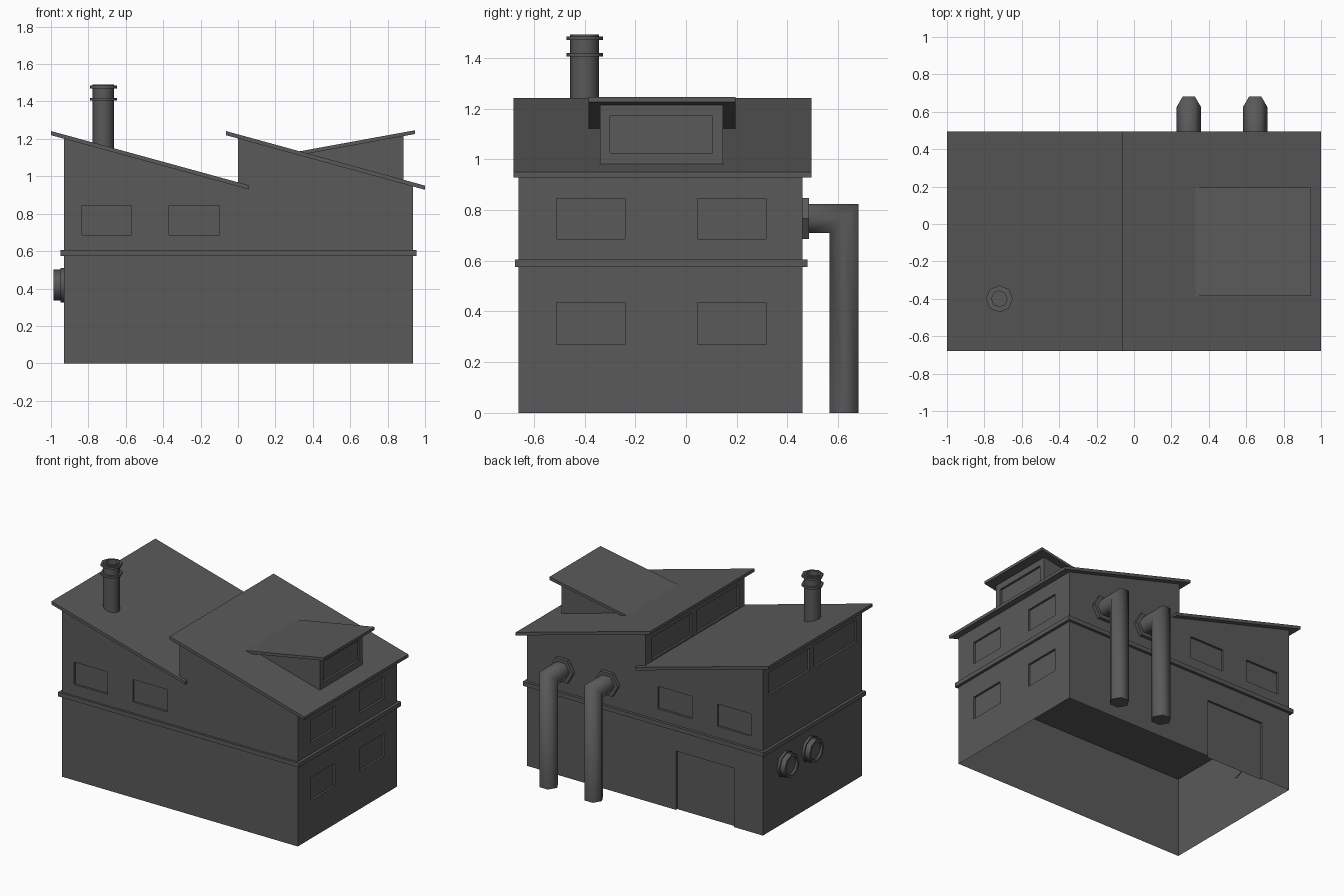
import bpy, bmesh, math
from mathutils import Matrix, Vector

cube = bpy.data.objects.get("Cube")
if cube:
    bpy.data.objects.remove(cube)

GREY = (0.1, 0.1, 0.1, 1)
mat = bpy.data.materials.new("dark grey")
mat.use_nodes = True
mat.diffuse_color = GREY
mat.node_tree.nodes["Principled BSDF"].inputs["Base Color"].default_value = GREY


def finish(name, bm):
    bmesh.ops.recalc_face_normals(bm, faces=bm.faces)
    mesh = bpy.data.meshes.new(name)
    bm.to_mesh(mesh)
    bm.free()
    mesh.materials.append(mat)
    obj = bpy.data.objects.new(name, mesh)
    bpy.context.collection.objects.link(obj)
    return obj


def add_box(bm, x, y, z):
    size = Matrix.Diagonal((x[1] - x[0], y[1] - y[0], z[1] - z[0], 1))
    centre = Matrix.Translation((sum(x) / 2, sum(y) / 2, sum(z) / 2))
    bmesh.ops.create_cube(bm, size=1, matrix=centre @ size)


def box(name, x, y, z):
    bm = bmesh.new()
    add_box(bm, x, y, z)
    return finish(name, bm)


def prism(name, profile, y):
    """Extrude an x-z profile along y."""
    bm = bmesh.new()
    face = bm.faces.new([bm.verts.new((px, y[0], pz)) for px, pz in profile])
    new = bmesh.ops.extrude_face_region(bm, geom=[face])["geom"]
    moved = [v for v in new if isinstance(v, bmesh.types.BMVert)]
    bmesh.ops.translate(bm, vec=(0, y[1] - y[0], 0), verts=moved)
    return finish(name, bm)


def roof(name, left, right, y, thick=0.022):
    down = [(px, pz - thick) for px, pz in (right, left)]
    return prism(name, [left, right] + down, y)


def smooth(obj, angle):
    bpy.ops.object.select_all(action='DESELECT')
    obj.select_set(True)
    bpy.context.view_layer.objects.active = obj
    bpy.ops.object.shade_smooth_by_angle(angle=math.radians(angle))


def lathe(name, profile, sides, matrix):
    """Turn a (radius, height) profile about its axis, then place it."""
    bm = bmesh.new()
    rings = []
    for r, h in profile:
        turn = [2 * math.pi * i / sides for i in range(sides)]
        rings.append([bm.verts.new((r * math.cos(a), r * math.sin(a), h)) for a in turn])
    for a, b in zip(rings, rings[1:]):
        for i in range(sides):
            j = (i + 1) % sides
            bm.faces.new((a[i], a[j], b[j], b[i]))
    bm.faces.new(rings[0])
    bm.faces.new(rings[-1])
    bm.transform(matrix)
    obj = finish(name, bm)
    smooth(obj, 50)
    return obj


def carve(obj, boxes):
    """Cut shallow recesses for windows and doors."""
    bm = bmesh.new()
    for b in boxes:
        add_box(bm, *b)
    cutter = finish("recess_cutter", bm)
    cutter.hide_render = True
    mod = obj.modifiers.new("recesses", 'BOOLEAN')
    mod.operation = 'DIFFERENCE'
    mod.solver = 'EXACT'
    mod.object = cutter
    bpy.context.view_layer.objects.active = obj
    bpy.ops.object.modifier_apply(modifier=mod.name)
    bpy.data.objects.remove(cutter)


# Main dimensions
X0, X1, Y0, Y1 = -0.93, 0.935, -0.66, 0.46
BAND = (0.575, 0.605)
D = 0.015


def around(v):
    return (v - D, v + D)


side_y = [(-0.51, -0.24), (0.045, 0.315)]
wall_x = [(-0.835, -0.57), (-0.37, -0.10)]
clerestory_y = [(-0.60, -0.12), (-0.065, 0.39)]
HIGH, LOW, TOP = (0.685, 0.845), (0.27, 0.435), (0.98, 1.14)

# Ground floor: hollow shell with side windows and a back door
lower = box("ground_floor", (X0, X1), (Y0, Y1), (0, 0.59))
carve(lower, [(around(X1), y, LOW) for y in side_y]
      + [((-0.70, -0.243), around(Y1), (-0.1, 0.42))])
bm = bmesh.new()
bm.from_mesh(lower.data)
caps = [f for f in bm.faces if abs(f.normal.z) > 0.9
        and (f.calc_center_median().z < 0.001 or f.calc_center_median().z > 0.58)]
bmesh.ops.delete(bm, geom=caps, context='FACES')
bm.to_mesh(lower.data)
bm.free()

# Band between the floors
box("floor_band", (X0 - 0.02, X1 + 0.02), (Y0 - 0.015, Y1 + 0.02), BAND)

# Upper floor with a sawtooth outline
upper = prism("upper_floor", [(X0, 0.59), (X1, 0.59), (X1, 0.95), (0, 1.21),
                              (0, 0.955), (X0, 1.21)], (Y0, Y1))
carve(upper, [(around(X1), y, HIGH) for y in side_y]
      + [(x, around(y), HIGH) for x in wall_x for y in (Y0, Y1)]
      + [(around(x), y, TOP) for x in (X0, 0) for y in clerestory_y])

# Sloping roofs
ROOF_Y = (-0.68, 0.495)
roof("left_roof", (-1, 1.242), (0.058, 0.952), ROOF_Y)
roof("right_roof", (-0.065, 1.242), (1, 0.95), ROOF_Y)

# Dormer
dormer = prism("dormer", [(0.36, 1.09), (0.885, 0.95), (0.885, 1.216), (0.36, 1.122)],
               (-0.34, 0.145))
carve(dormer, [(around(0.885), (-0.30, 0.105), (1.025, 1.17))])
roof("dormer_roof", (0.31, 1.13), (0.945, 1.246), (-0.385, 0.195), 0.02)

# Chimney with two collars and an open top
R, C = 0.057, 0.072
lathe("chimney", [(R, 1.11), (R, 1.405), (C, 1.405), (C, 1.42), (R, 1.42), (R, 1.47),
                  (C, 1.47), (C, 1.485), (R, 1.485), (R, 1.492), (0.042, 1.492),
                  (0.042, 1.40)], 8, Matrix.Translation((-0.72, -0.40, 0)))

# Round vents on the end wall
for i, y in enumerate((0.21, -0.07)):
    place = Matrix.Translation((X0, y, 0.418)) @ Matrix.Rotation(-math.pi / 2, 4, 'Y')
    lathe(f"wall_vent_{i + 1}", [(0.093, -0.005), (0.093, 0.018), (0.083, 0.018),
                                 (0.083, 0.056), (0.066, 0.056), (0.066, 0.04)], 8, place)


# Mitred six-sided drain pipes on the back wall, each with a wall flange
def pipe(name, x, r=0.066, y=0.624, z=0.767):
    bm = bmesh.new()
    rings = [[], [], []]
    for i in range(6):
        a = math.pi * i / 3
        px, off = x + r * math.cos(a), r * math.sin(a)
        for ring, co in zip(rings, ((px, Y1, z + off), (px, y + off, z + off),
                                    (px, y + off, 0))):
            ring.append(bm.verts.new(Vector(co)))
    for a, b in zip(rings, rings[1:]):
        for i in range(6):
            j = (i + 1) % 6
            bm.faces.new((a[i], a[j], b[j], b[i]))
    bm.faces.new(rings[0])
    bm.faces.new(rings[2])
    smooth(finish(name, bm), 65)
    place = Matrix.Translation((x, Y1, z)) @ Matrix.Rotation(-math.pi / 2, 4, 'X')
    lathe(name + "_flange", [(0.093, -0.005), (0.093, 0.025)], 6, place)


pipe("left_drain_pipe", 0.648)
pipe("right_drain_pipe", 0.293)
